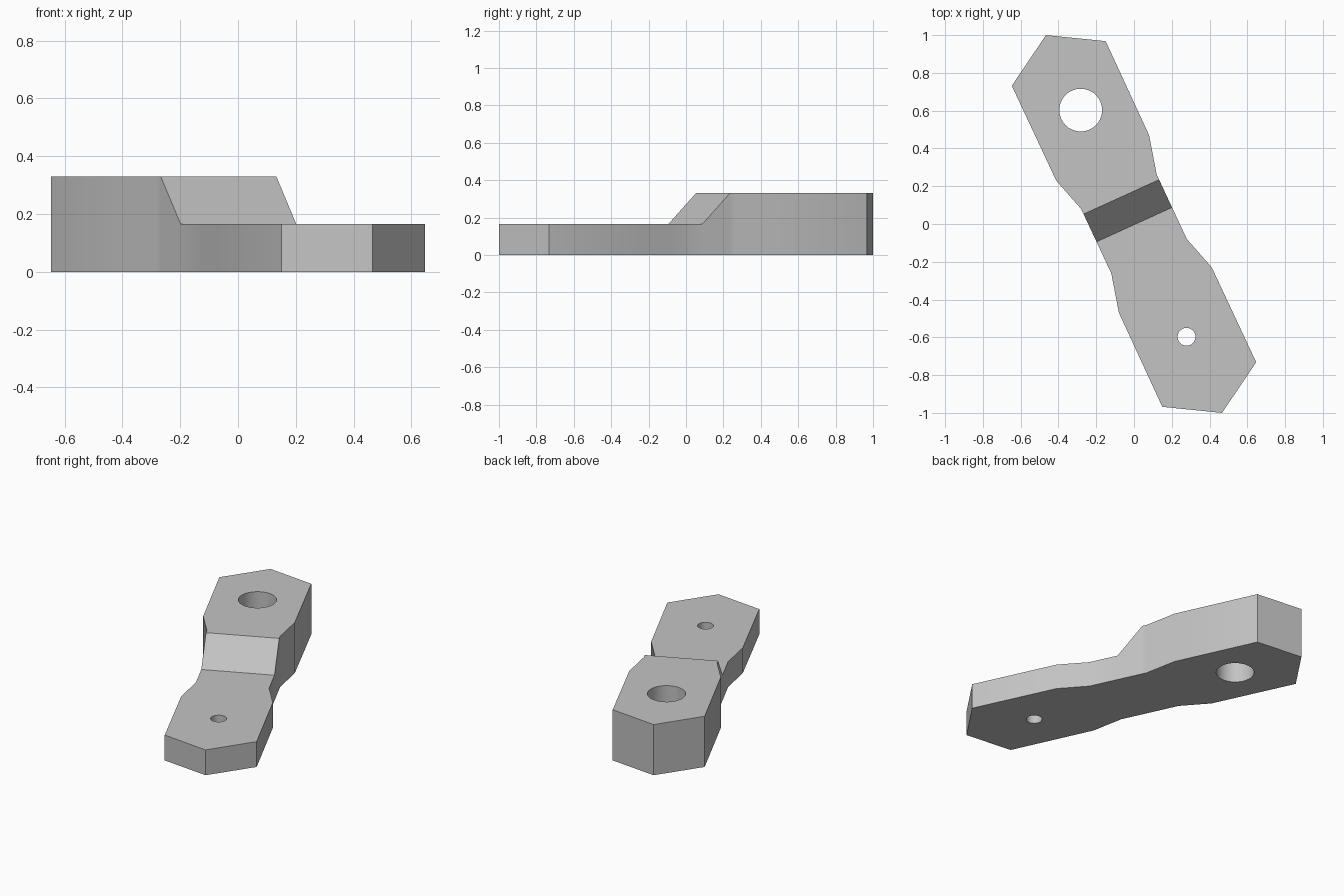
import bpy
import bmesh
from mathutils import Vector

default = bpy.data.objects.get("Cube")
if default:
    bpy.data.objects.remove(default, do_unlink=True)

LOW, HIGH = 0.165, 0.33

# Material
grey = bpy.data.materials.new("plain_grey")
grey.use_nodes = True
colour = (0.55, 0.55, 0.55, 1.0)
grey.diffuse_color = colour
grey.node_tree.nodes["Principled BSDF"].inputs["Base Color"].default_value = colour

# Half outline, from the tall tip clockwise to the waist; the rest is its half turn
half = [Vector(p) for p in ((-0.466, 1.0), (-0.15, 0.968), (0.08, 0.47), (0.12, 0.262),
                            (0.28, -0.08), (0.412, -0.23), (0.647, -0.732))]
waist_a, waist_b = half[3], half[4]


def ramp_points(a, b, top, bottom):
    """Points on a waist side where the ramp starts and ends."""
    return a.lerp(b, top), a.lerp(b, bottom)


right_top, right_low = ramp_points(waist_a, waist_b, 0.08, 0.51)
left_top, left_low = ramp_points(-waist_b, -waist_a, 0.08, 0.51)

bm = bmesh.new()


def column(p, height):
    """Bottom and top vertex at one outline point."""
    return bm.verts.new((*p, 0)), bm.verts.new((*p, height))


# Tall pad, ramp and low pad share one run of outline columns
tall = [column(p, HIGH) for p in [left_top, -waist_b, -half[5], -half[6]] + half[:4] + [right_top]]
low = [column(p, LOW) for p in [right_low] + half[4:] + [-p for p in half[:4]] + [left_low]]
ring = tall + low
bm.faces.new([top for bottom, top in tall])
bm.faces.new([top for bottom, top in low])
bm.faces.new([tall[-1][1], low[0][1], low[-1][1], tall[0][1]])
bm.faces.new([bottom for bottom, top in ring])
for a, b in zip(ring, ring[1:] + ring[:1]):
    bm.faces.new((a[0], b[0], b[1], a[1]))
bmesh.ops.recalc_face_normals(bm, faces=bm.faces[:])

mesh = bpy.data.meshes.new("stepped_link")
bm.to_mesh(mesh)
bm.free()
mesh.materials.append(grey)
link = bpy.data.objects.new("stepped_link", mesh)
bpy.context.collection.objects.link(link)


def drill(name, x, y, radius):
    """Cut a round vertical hole through the link."""
    bpy.ops.mesh.primitive_cylinder_add(vertices=64, radius=radius, depth=2, location=(x, y, 0))
    cutter = bpy.context.object
    cutter.name = name
    cutter.hide_render = True
    cutter.data.materials.append(grey)
    mod = link.modifiers.new(name, "BOOLEAN")
    mod.operation = "DIFFERENCE"
    mod.solver = "EXACT"
    mod.object = cutter
    bpy.context.view_layer.objects.active = link
    bpy.ops.object.modifier_apply(modifier=name)
    bpy.data.objects.remove(cutter, do_unlink=True)


# Large hole in the tall pad, small hole in the low pad
drill("large_hole", -0.282, 0.603, 0.113)
drill("small_hole", 0.278, -0.597, 0.047)

# Smooth the sides and hole walls, keep hard edges
bpy.ops.object.select_all(action="DESELECT")
link.select_set(True)
bpy.context.view_layer.objects.active = link
bpy.ops.object.shade_smooth_by_angle(angle=0.52)
